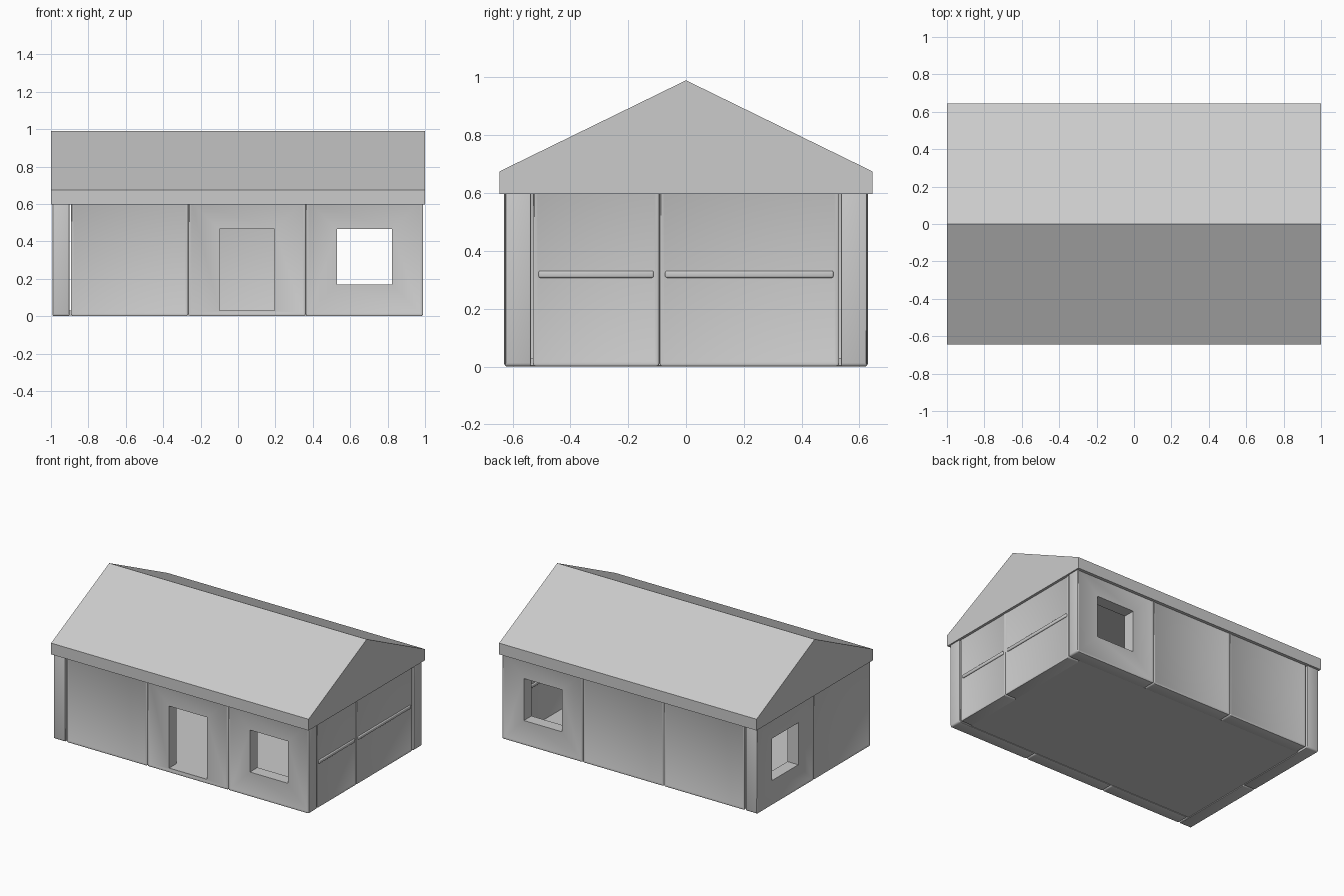
import bpy, bmesh, math
from mathutils import Matrix, Vector

old = bpy.data.objects.get("Cube")
if old:
    bpy.data.objects.remove(old, do_unlink=True)

grey = bpy.data.materials.new("plain_grey")
grey.use_nodes = True
GREY = (0.6, 0.6, 0.6, 1)
grey.diffuse_color = GREY
grey.node_tree.nodes["Principled BSDF"].inputs["Base Color"].default_value = GREY

MODULE = 0.628   # square wall panel
THICK = 0.1


def add_object(name, bm, matrix=Matrix()):
    bmesh.ops.recalc_face_normals(bm, faces=bm.faces)
    mesh = bpy.data.meshes.new(name)
    bm.to_mesh(mesh)
    bm.free()
    mesh.materials.append(grey)
    ob = bpy.data.objects.new(name, mesh)
    ob.matrix_world = matrix
    bpy.context.collection.objects.link(ob)
    return ob


def box(size, centre, bevel=0.0):
    bm = bmesh.new()
    bmesh.ops.create_cube(bm, size=1)
    for v in bm.verts:
        v.co = Vector(a * b for a, b in zip(v.co, size)) + Vector(centre)
    if bevel:
        bmesh.ops.bevel(bm, geom=bm.edges[:], offset=bevel, segments=3,
                        profile=0.5, affect='EDGES')
    return bm


def smooth(ob):
    bpy.ops.object.select_all(action='DESELECT')
    ob.select_set(True)
    bpy.context.view_layer.objects.active = ob
    bpy.ops.object.shade_smooth_by_angle(angle=math.radians(35))


def panel(name, width, matrix, opening=None, rail=False):
    """Framed wall panel, outer face towards local -y, with optional opening."""
    bm = box((width, THICK, MODULE), (0, 0, MODULE / 2))
    outer = bm.edges[:]
    faces = [f for f in bm.faces if abs(f.normal.y) > 0.9]
    bmesh.ops.inset_individual(bm, faces=faces, thickness=0.024, depth=-0.008)
    bmesh.ops.bevel(bm, geom=outer, offset=0.012, segments=3, profile=0.5,
                    affect='EDGES')
    ob = add_object(name, bm, matrix)
    if opening:
        low, high = opening
        cutter = add_object(name + "_cutter", box(
            (0.294, 0.4, high - low), (0, 0, (low + high) / 2)), matrix)
        cutter.hide_render = True
        mod = ob.modifiers.new("opening", 'BOOLEAN')
        mod.operation, mod.solver, mod.object = 'DIFFERENCE', 'EXACT', cutter
        bpy.context.view_layer.update()
        cut = bpy.data.meshes.new_from_object(
            ob.evaluated_get(bpy.context.evaluated_depsgraph_get()))
        ob.modifiers.clear()
        ob.data = cut
        bpy.data.objects.remove(cutter, do_unlink=True)
    smooth(ob)
    if rail:
        smooth(add_object(name + "_rail", box(
            (width - 0.04, THICK, 0.024), (0, 0, 0.319), 0.006), matrix))


def place(x, y, degrees):
    return Matrix.Translation((x, y, 0)) @ Matrix.Rotation(
        math.radians(degrees), 4, 'Z')


WINDOW, DOOR = (0.17, 0.465), (0.03, 0.465)
DEPTH = MODULE - THICK / 2

# Long front and back walls, three panels each
for side, y, turn, openings in (
        ("front", -DEPTH - 0.003, 0, (None, DOOR, WINDOW)),
        ("back", DEPTH + 0.003, 180, (None, None, WINDOW))):
    for i, opening in enumerate(openings):
        panel(f"{side}_wall_{i + 1}", MODULE,
              place(-0.894 + MODULE * (i + 0.5), y, turn), opening)

# End wall with a window, spanning the full depth
for name, y, opening in (("front", -MODULE / 2, None), ("back", MODULE / 2, WINDOW)):
    panel(f"right_end_wall_{name}", MODULE + 0.003, place(-0.947, y, -90), opening)

# End wall with rails, fitted between the long walls
for name, low, high in (("front", -0.53, -0.092), ("back", -0.092, 0.53)):
    panel(f"left_end_wall_{name}", high - low,
          place(0.94, (low + high) / 2, 90), rail=True)

# Floor slab
add_object("floor", box((1.8, 1.08, 0.026), (0, 0, 0.017)))

# Gabled roof, a solid extruded profile
profile = [(-0.645, 0.596), (0.645, 0.596), (0.645, 0.675), (0, 0.99), (-0.645, 0.675)]
bm = bmesh.new()
end = bm.faces.new([bm.verts.new((-1, y, z)) for y, z in profile])
moved = bmesh.ops.extrude_face_region(bm, geom=[end])["geom"]
bmesh.ops.translate(bm, vec=(2, 0, 0),
                    verts=[g for g in moved if isinstance(g, bmesh.types.BMVert)])
if end.is_valid and len(bm.faces) < 7:
    bm.faces.new([v for v in bm.verts if v.co.x < 0])
add_object("roof", bm)
